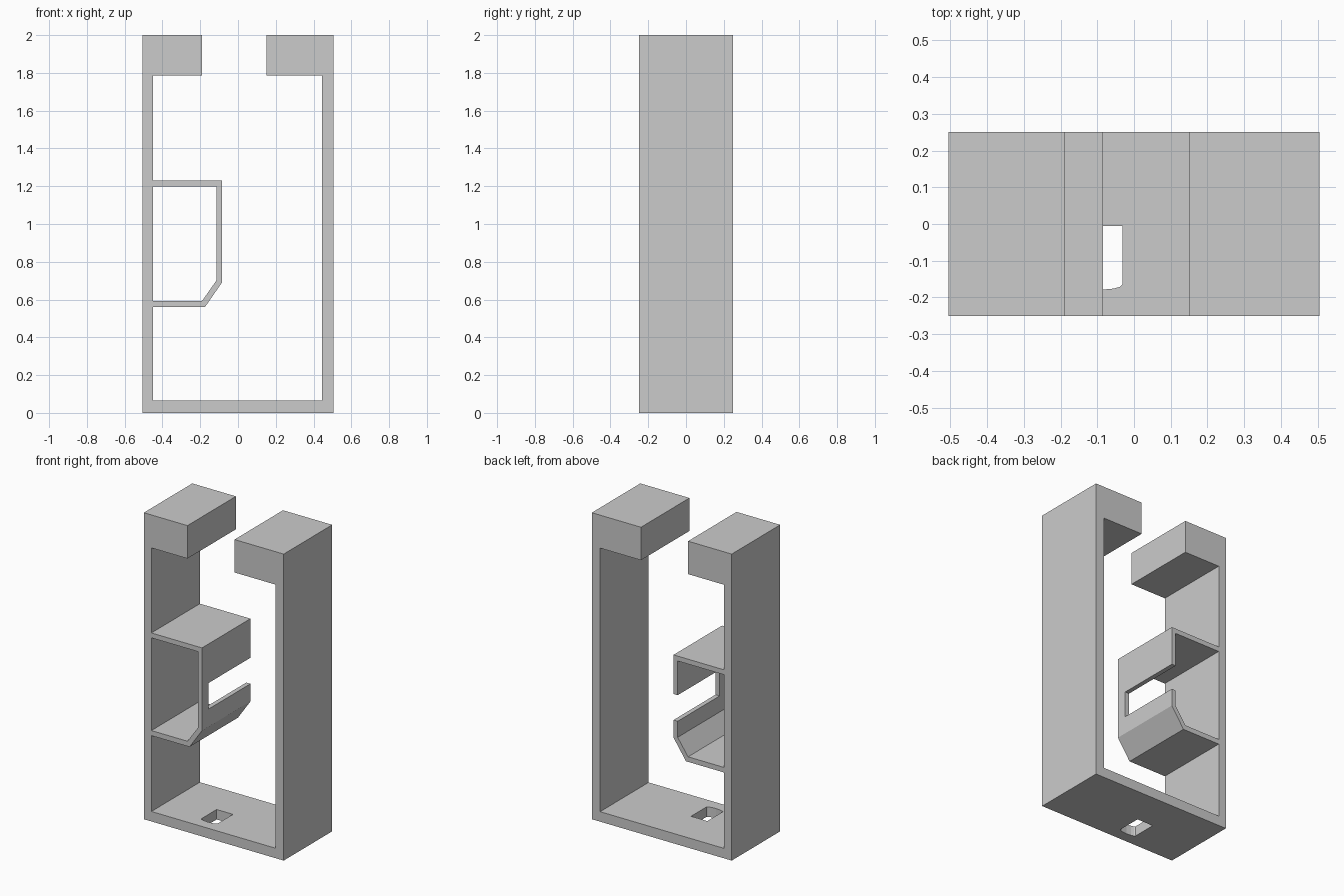
import bpy, bmesh
from mathutils import Vector

if "Cube" in bpy.data.objects:
    bpy.data.objects.remove(bpy.data.objects["Cube"])


def prism(name, points, axis, start, length):
    """Extrude a closed profile: axis 'y' takes (x, z) points, axis 'z' takes (x, y)."""
    along = Vector((0, length, 0)) if axis == 'y' else Vector((0, 0, length))
    bm = bmesh.new()
    verts = [bm.verts.new((u, start, v) if axis == 'y' else (u, v, start)) for u, v in points]
    face = bm.faces.new(verts)
    side = bmesh.ops.extrude_face_region(bm, geom=[face], use_keep_orig=True)
    bmesh.ops.translate(bm, vec=along, verts=[e for e in side['geom'] if isinstance(e, bmesh.types.BMVert)])
    bmesh.ops.recalc_face_normals(bm, faces=bm.faces)
    mesh = bpy.data.meshes.new(name)
    bm.to_mesh(mesh)
    bm.free()
    obj = bpy.data.objects.new(name, mesh)
    bpy.context.collection.objects.link(obj)
    return obj


def cut(target, cutter):
    """Subtract the cutter, then remove it."""
    cutter.hide_render = True
    mod = target.modifiers.new("cut", 'BOOLEAN')
    mod.operation, mod.solver, mod.object = 'DIFFERENCE', 'EXACT', cutter
    bpy.context.view_layer.objects.active = target
    bpy.ops.object.modifier_apply(modifier=mod.name)
    bpy.data.objects.remove(cutter)


HALF = 0.25

# Outer channel with two inward lips at the top
frame = prism("channel_frame", [
    (-0.505, 0), (0.505, 0), (0.505, 2), (0.15, 2), (0.15, 1.785), (0.445, 1.785),
    (0.445, 0.065), (-0.45, 0.065), (-0.45, 1.785), (-0.19, 1.785), (-0.19, 2), (-0.505, 2),
], 'y', -HALF, 2 * HALF)

# Hole through the floor, with a gently curved front edge
cut(frame, prism("floor_hole_cutter", [
    (-0.15, -0.006), (-0.15, -0.165), (-0.142, -0.171), (-0.125, -0.176), (-0.09, -0.179),
    (-0.055, -0.176), (-0.038, -0.171), (-0.032, -0.165), (-0.032, -0.006),
], 'z', -0.1, 0.3))

# Thin chamfered bracket on the left wall
bracket = prism("side_bracket", [
    (-0.46, 1.23), (-0.085, 1.23), (-0.085, 0.69), (-0.175, 0.56), (-0.46, 0.56),
    (-0.46, 0.593), (-0.19, 0.593), (-0.115, 0.70), (-0.115, 1.198), (-0.46, 1.198),
], 'y', -HALF, 2 * HALF)

# Slot in the bracket face, open at the back
cut(bracket, prism("slot_cutter", [
    (-0.16, 0.805), (-0.04, 0.805), (-0.04, 0.975), (-0.16, 0.975),
], 'y', -0.183, 0.6))
